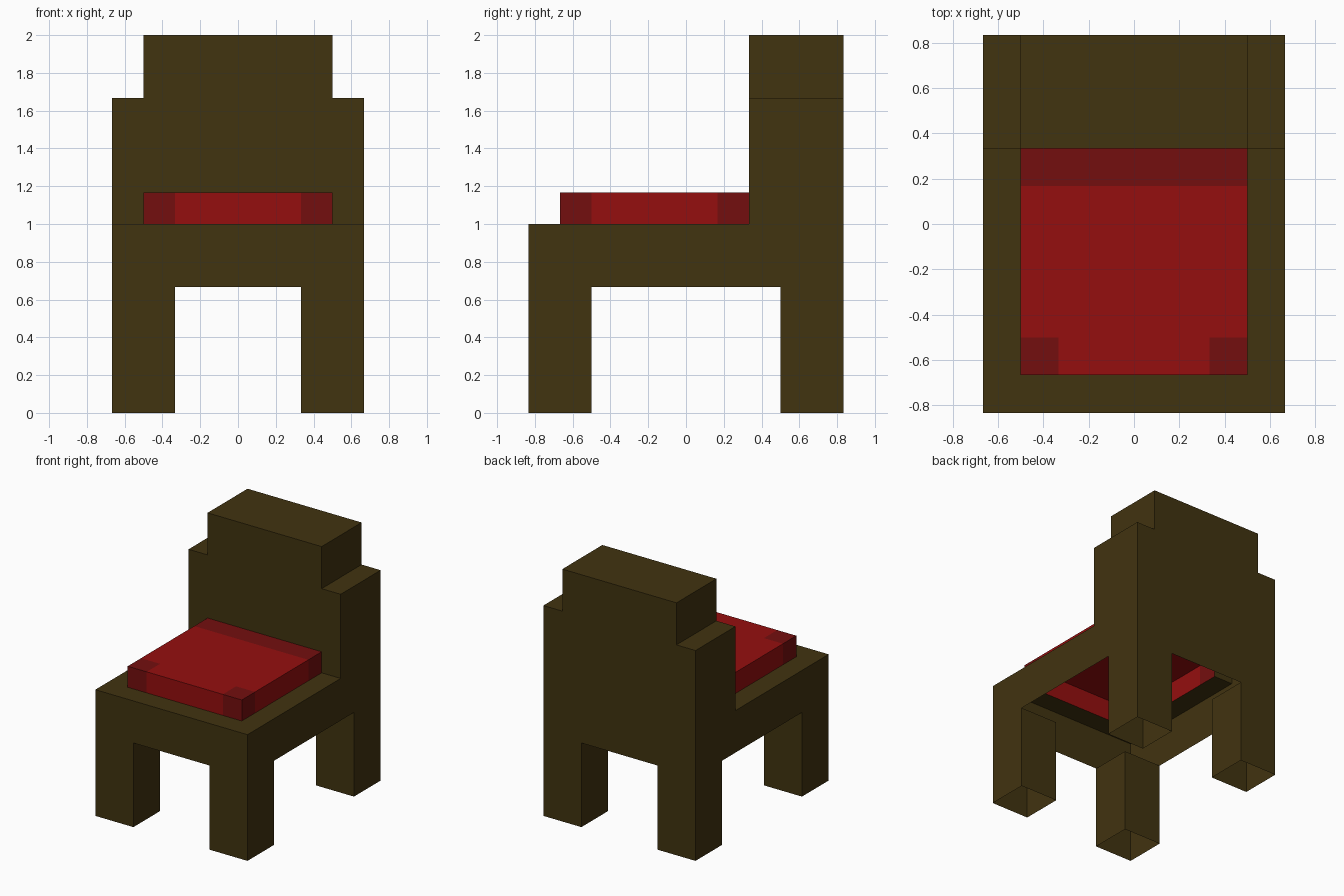
import bpy, bmesh

if "Cube" in bpy.data.objects:
    bpy.data.objects.remove(bpy.data.objects["Cube"])

U = 1 / 6  # the whole chair sits on a grid of sixths


def material(name, rgb):
    m = bpy.data.materials.new(name)
    m.diffuse_color = (*rgb, 1)
    m.use_nodes = True
    m.node_tree.nodes["Principled BSDF"].inputs["Base Color"].default_value = m.diffuse_color
    return m


WOOD = material("dark brown wood", (0.053, 0.033, 0.0050))
RED = material("red fabric", (0.300, 0.0045, 0.0045))
DARK_RED = material("dark red fabric", (0.175, 0.0045, 0.0045))


def build(name, polys, mats=(WOOD,)):
    """polys: list of (corner list in grid units, material index)."""
    bm = bmesh.new()
    for pts, mi in polys:
        f = bm.faces.new([bm.verts.new([c * U for c in p]) for p in pts])
        f.material_index = mi
    bmesh.ops.remove_doubles(bm, verts=bm.verts, dist=1e-5)
    me = bpy.data.meshes.new(name)
    bm.to_mesh(me)
    bm.free()
    for m in mats:
        me.materials.append(m)
    ob = bpy.data.objects.new(name, me)
    bpy.context.collection.objects.link(ob)
    return ob


def wall(a, b, z0, z1):
    """Upright quad from a to b; faces right of the direction of travel."""
    return [(*a, z0), (*b, z0), (*b, z1), (*a, z1)]


def floor(x0, x1, y0, y1, z):
    """Level quad facing up."""
    return [(x0, y0, z), (x1, y0, z), (x1, y1, z), (x0, y1, z)]


def tube(x0, x1, y0, y1, z0, z1):
    """Four walls, open at top and bottom."""
    c = [(x0, y0), (x1, y0), (x1, y1), (x0, y1)]
    return [(wall(c[i], c[(i + 1) % 4], z0, z1), 0) for i in range(4)]


# Four hollow legs, open at the bottom
for side, x in (("left", -4), ("right", 2)):
    for end, y in (("front", -5), ("back", 3)):
        build(f"{end}_{side}_leg", tube(x, x + 2, y, y + 2, 0, 4))

# Apron walls, and the seat rim around the cushion opening
build("seat", tube(-4, 4, -5, 5, 4, 6) + [
    (floor(-4, 4, -5, -4, 6), 0),
    (floor(-4, -3, -4, 2, 6), 0),
    (floor(3, 4, -4, 2, 6), 0)])

# Backrest: stepped outline pulled along y, open below
outline = [(4, 6), (4, 10), (3, 10), (3, 12), (-3, 12), (-3, 10), (-4, 10), (-4, 6)]
notch = [(-3, 6), (-3, 7), (3, 7), (3, 6)]  # where the cushion meets it
back = [([(x, 2, z) for x, z in outline + notch], 0),
        ([(x, 5, z) for x, z in reversed(outline)], 0)]
for (xa, za), (xb, zb) in zip(outline, outline[1:]):
    back.append(([(xa, 2, za), (xa, 5, za), (xb, 5, zb), (xb, 2, zb)], 0))
# the outline runs anticlockwise seen from the front
build("backrest", back)

# Cushion: cut into a 3 x 3 grid for the darker corners and back strip
xs, ys = (-3, -2, 2, 3), (-4, -3, 1, 2)
cushion = []
for i in range(3):
    cushion.append((wall((xs[i], -4), (xs[i + 1], -4), 6, 7), int(i != 1)))
    cushion.append((wall((3, ys[i]), (3, ys[i + 1]), 6, 7), int(i != 1)))
    cushion.append((wall((-3, ys[i + 1]), (-3, ys[i]), 6, 7), int(i != 1)))
    for j in range(3):
        dark = j == 2 or (j == 0 and i != 1)
        cushion.append((floor(xs[i], xs[i + 1], ys[j], ys[j + 1], 7), int(dark)))
build("cushion", cushion, (RED, DARK_RED))
